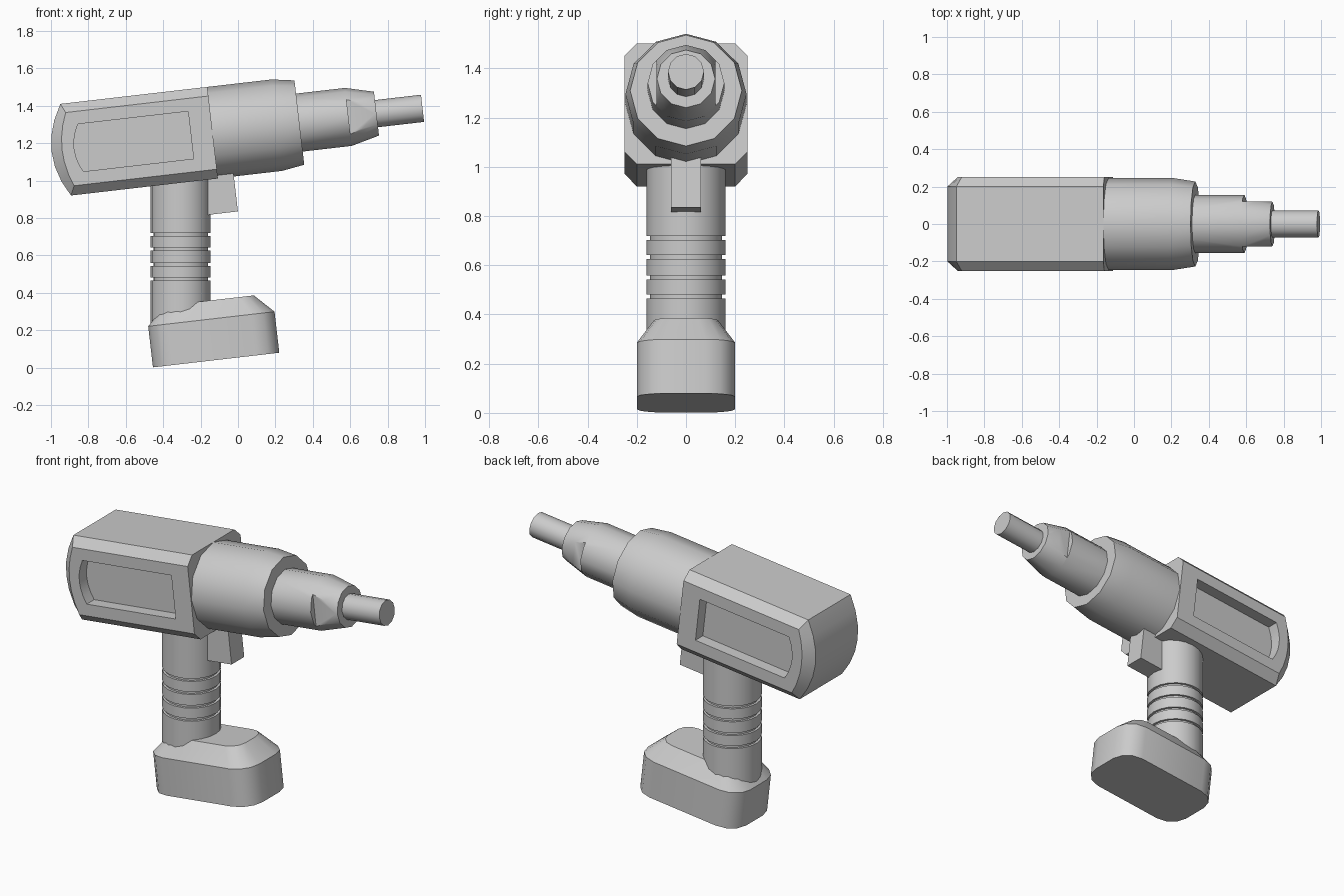
import bpy, bmesh, math
from mathutils import Matrix, Vector

if "Cube" in bpy.data.objects:
    bpy.data.objects.remove(bpy.data.objects["Cube"], do_unlink=True)

# One plain grey for the whole tool
grey = bpy.data.materials.new("light_grey")
grey.use_nodes = True
grey.diffuse_color = (0.6, 0.6, 0.6, 1)
grey.node_tree.nodes["Principled BSDF"].inputs["Base Color"].default_value = (0.6, 0.6, 0.6, 1)

# The body and battery lean back a little; the grip stays upright
TILT = Matrix.Translation((0, 0, 1.3)) @ Matrix.Rotation(math.radians(-6.6), 4, 'Y')
UPRIGHT = Matrix.Translation((-0.307, 0, 0))
AXIS = -0.028  # height of the spindle in the leaning frame


def loft(name, rings, matrix):
    """Skin a list of equal-length rings and cap both ends."""
    bm = bmesh.new()
    rows = [[bm.verts.new(p) for p in ring] for ring in rings]
    n = len(rows[0])
    for a, b in zip(rows, rows[1:]):
        for i in range(n):
            j = (i + 1) % n
            bm.faces.new((a[i], a[j], b[j], b[i]))
    bm.faces.new(rows[0])
    bm.faces.new(rows[-1])
    bmesh.ops.recalc_face_normals(bm, faces=bm.faces)
    bm.transform(matrix)
    mesh = bpy.data.meshes.new(name)
    bm.to_mesh(mesh)
    bm.free()
    mesh.materials.append(grey)
    obj = bpy.data.objects.new(name, mesh)
    bpy.context.collection.objects.link(obj)
    return obj


def smooth(obj):
    bpy.ops.object.select_all(action='DESELECT')
    obj.select_set(True)
    bpy.context.view_layer.objects.active = obj
    bpy.ops.object.shade_smooth_by_angle(angle=math.radians(35))


def circle(r, sides):
    return [(r * math.sin(math.tau * i / sides), r * math.cos(math.tau * i / sides))
            for i in range(sides)]


def spindle(name, profile, sides=12):
    """Turned part along the leaning spindle axis."""
    return loft(name, [[(u, a, AXIS + b) for a, b in circle(r, sides)]
                       for u, r in profile], TILT)


def box(name, u, y, v):
    rings = [[(s, y[0], v[0]), (s, y[1], v[0]), (s, y[1], v[1]), (s, y[0], v[1])] for s in u]
    return loft(name, rings, TILT)


# Motor housing: bowed back, chamfered sides, sunken side panels
def bowed_outline(y, front, back, bulge, low, high, steps=6):
    mid, half = (low + high) / 2, (high - low) / 2
    ring = [(front, y, low), (front, y, high)]
    for i in range(steps + 1):
        t = 1 - 2 * i / steps
        ring.append((back - bulge * (1 - t * t), y, mid + half * t))
    return ring


layers = [(0.18, -0.257, -0.85, 0.035, -0.155, 0.10),
          (0.25, -0.257, -0.85, 0.035, -0.155, 0.10),
          (0.25, -0.14, -0.908, 0.042, -0.225, 0.169),
          (0.20, -0.14, -0.931, 0.076, -0.275, 0.218)]
rings = [bowed_outline(-y, *rest) for y, *rest in layers]
rings += [bowed_outline(y, *rest) for y, *rest in reversed(layers)]
smooth(loft("motor_housing", rings, TILT))

# Gear case, chuck and bit
smooth(spindle("gear_case", [(-0.2, 0.246), (0.206, 0.246), (0.327, 0.227)]))
chuck = spindle("chuck", [(0.3, 0.156), (0.591, 0.156), (0.742, 0.118)])
for side in (-1, 1):
    # wrench flats on both sides of the nose
    cutter = box("flat_cutter", (0.591, 0.9), sorted((side * 0.12, side * 0.3)), (-0.3, 0.3))
    cutter.hide_render = True
    cut = chuck.modifiers.new("flat", 'BOOLEAN')
    cut.operation, cut.solver, cut.object = 'DIFFERENCE', 'EXACT', cutter
    bpy.context.view_layer.objects.active = chuck
    bpy.ops.object.modifier_apply(modifier=cut.name)
    bpy.data.objects.remove(cutter, do_unlink=True)
smooth(chuck)
smooth(spindle("bit", [(0.7, 0.073), (0.99, 0.073)]))

# Grip with four grooves
profile = [(0.2, 0.16)]
for z in (0.473, 0.551, 0.633, 0.711):
    profile += [(z - 0.008, 0.16), (z - 0.008, 0.146), (z + 0.008, 0.146), (z + 0.008, 0.16)]
profile.append((1.06, 0.16))
smooth(loft("grip", [[(a, b, z) for a, b in circle(r, 20)] for z, r in profile], UPRIGHT))

# Trigger
box("trigger", (-0.26, -0.054), (-0.06, 0.06), (-0.462, -0.22))


# Battery: rounded block with a sloping shoulder
def rounded_ring(v, inset_u, inset_y, r, steps=3):
    hu, hy = 0.34 - inset_u, 0.2 - inset_y
    ring = []
    for k, (su, sy) in enumerate(((1, 1), (-1, 1), (-1, -1), (1, -1))):
        for i in range(steps + 1):
            a = math.pi / 2 * (k + i / steps)
            ring.append((-0.261 + su * (hu - r) + r * math.cos(a),
                         sy * (hy - r) + r * math.sin(a), v))
    return ring


smooth(loft("battery", [rounded_ring(-1.238, 0, 0, 0.12),
                        rounded_ring(-1.017, 0, 0, 0.12),
                        rounded_ring(-0.918, 0.1, 0.07, 0.08)], TILT))
